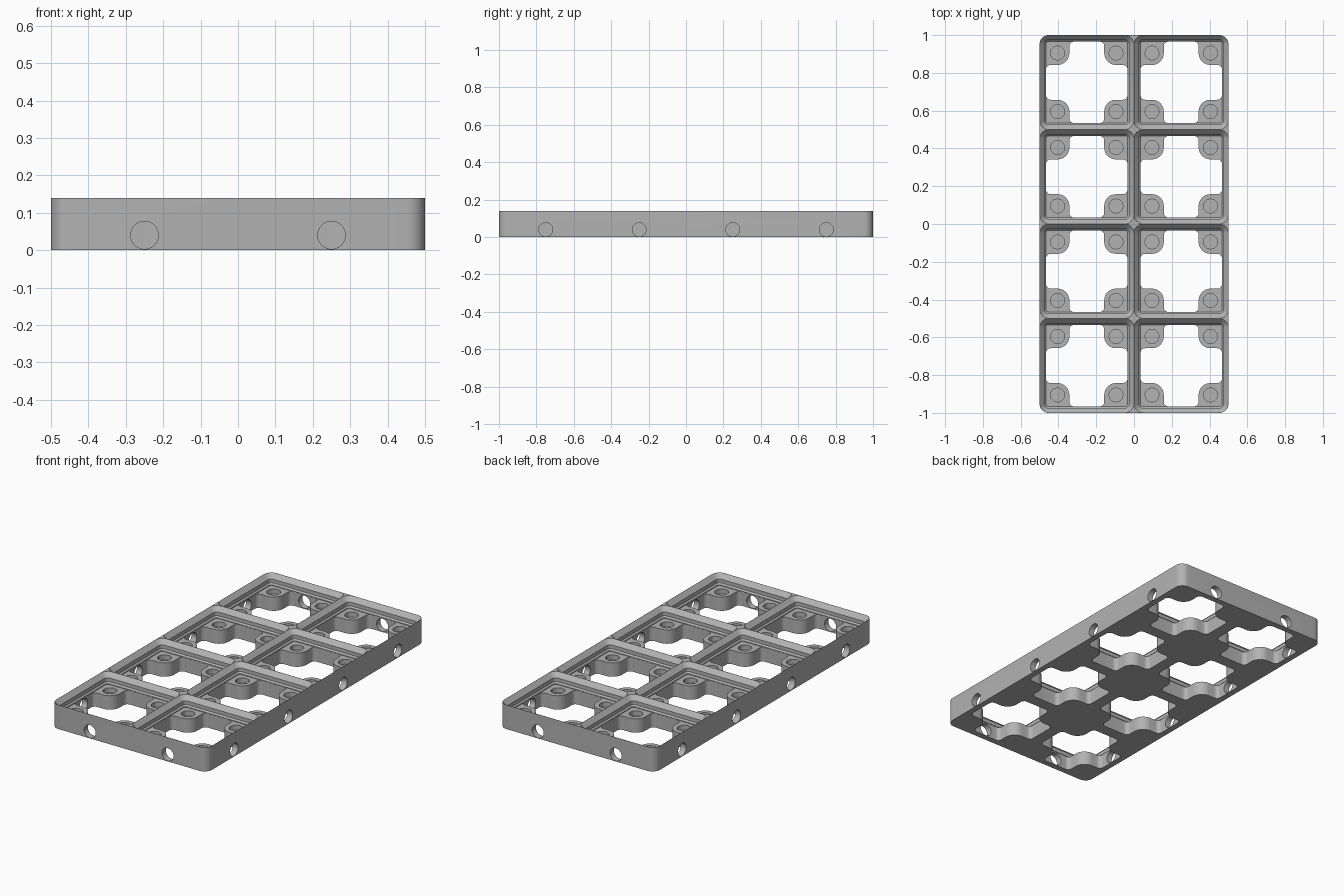
import bpy, bmesh, math
from mathutils import Vector

cube = bpy.data.objects.get("Cube")
if cube:
    bpy.data.objects.remove(cube, do_unlink=True)

PITCH, COLS, ROWS = 0.5, 2, 4
HEIGHT, FLOOR = 0.14, 0.0804         # rim top and corner pad top
CORNER = 0.0476                      # outer corner radius
OPEN = 0.216                         # half width of each opening
MAGNET, MAGNET_R = 0.1548, 0.0375    # magnet offset from cell centre, radius
PAD_R, FILLET = 0.0625, 0.0238

grey = bpy.data.materials.new("Plain Grey")
grey.use_nodes = True
colour = (0.45, 0.45, 0.45, 1)
grey.diffuse_color = colour
grey.node_tree.nodes["Principled BSDF"].inputs["Base Color"].default_value = colour


def arc(cx, cy, r, start, end, steps=8):
    """Points on an arc, angles in degrees."""
    angles = [math.radians(start + (end - start) * i / steps) for i in range(steps + 1)]
    return [(cx + r * math.cos(a), cy + r * math.sin(a)) for a in angles]


def four_turns(quarter):
    """Repeat a quarter outline around the centre."""
    pts = []
    for x, y in quarter:
        pts.append((x, y))
    for _ in range(3):
        quarter = [(-y, x) for x, y in quarter]
        pts += quarter
    return pts


def rounded_rect(hx, hy, r):
    corners = [(1, 1, 0), (-1, 1, 90), (-1, -1, 180), (1, -1, 270)]
    return [p for sx, sy, a in corners
            for p in arc(sx * (hx - r), sy * (hy - r), r, a, a + 90)]


def loft(bm, rings, place=lambda v: v):
    """Closed solid through rings of (outline, height)."""
    loops = [[bm.verts.new(place(Vector((x, y, z)))) for x, y in pts] for pts, z in rings]
    faces = [bm.faces.new(loops[0][::-1]), bm.faces.new(loops[-1])]
    for low, high in zip(loops, loops[1:]):
        n = len(low)
        for i in range(n):
            j = (i + 1) % n
            faces.append(bm.faces.new((low[i], low[j], high[j], high[i])))
    bmesh.ops.recalc_face_normals(bm, faces=faces)


def finish(name, bm):
    mesh = bpy.data.meshes.new(name)
    bm.to_mesh(mesh)
    bm.free()
    mesh.materials.append(grey)
    obj = bpy.data.objects.new(name, mesh)
    bpy.context.collection.objects.link(obj)
    return obj


cells = [Vector(((c - (COLS - 1) / 2) * PITCH, (r - (ROWS - 1) / 2) * PITCH, 0))
         for c in range(COLS) for r in range(ROWS)]

# Solid slab with rounded corners
bm = bmesh.new()
loft(bm, [(rounded_rect(COLS * PITCH / 2, ROWS * PITCH / 2, CORNER), z) for z in (0, HEIGHT)])
plate = finish("grid_baseplate", bm)

# Stepped pocket: short wall, chamfer, wall, chamfer up to a thin rim
pocket = bmesh.new()
steps = [(OPEN + 0.0003, FLOOR), (OPEN + 0.0003, 0.0845), (0.2244, 0.0928),
         (0.2244, 0.1142), (0.2494, HEIGHT), (0.2504 - 0.001, HEIGHT + 0.02)]
rings = [(rounded_rect(h, h, h - 0.2024), z) for h, z in steps]
for cell in cells:
    loft(pocket, rings, lambda v: v + cell)

# Cross-shaped opening that leaves a rounded pad in each corner
edge, side = MAGNET - PAD_R, OPEN - 0.0005
quarter = (arc(side - FILLET, edge - FILLET, FILLET, 0, 90)
           + arc(MAGNET, MAGNET, PAD_R, 270, 180, 12)
           + arc(edge - FILLET, side - FILLET, FILLET, 0, 90))
opening = bmesh.new()
for cell in cells:
    loft(opening, [(four_turns(quarter), -0.02), (four_turns(quarter), 0.083)],
         lambda v: v + cell)

# Blind magnet hole in every pad
magnets = bmesh.new()
circle = arc(0, 0, MAGNET_R, 0, 330, 11)
for cell in cells:
    for sx in (-1, 1):
        for sy in (-1, 1):
            offset = cell + Vector((sx * MAGNET, sy * MAGNET, 0))
            loft(magnets, [(circle, FLOOR - 0.0286), (circle, 0.1)], lambda v: v + offset)

# Round holes through the outer walls only
bores = bmesh.new()
ring = arc(0, 0, 0.037, 0, 348.75, 31)
bore = [(ring, -0.1), (ring, 0.1)]
for s in (-1, 1):
    for r in range(ROWS):
        y = (r - (ROWS - 1) / 2) * PITCH
        loft(bores, bore, lambda v: Vector((s * COLS * PITCH / 2 + v.z, y + v.x, FLOOR / 2 + v.y)))
    for c in range(COLS):
        x = (c - (COLS - 1) / 2) * PITCH
        loft(bores, bore, lambda v: Vector((x + v.x, s * ROWS * PITCH / 2 + v.z, FLOOR / 2 + v.y)))

# Cut everything out of the slab, then drop the cutters
cutters = [finish(name, b) for name, b in (("pocket_cutter", pocket), ("opening_cutter", opening),
                                           ("magnet_cutter", magnets), ("bore_cutter", bores))]
for cutter in cutters:
    cutter.hide_render = True
    mod = plate.modifiers.new(cutter.name, 'BOOLEAN')
    mod.operation, mod.solver, mod.object = 'DIFFERENCE', 'EXACT', cutter
bpy.context.view_layer.update()
result = bpy.data.meshes.new_from_object(plate.evaluated_get(bpy.context.evaluated_depsgraph_get()))
plate.modifiers.clear()
plate.data = result
plate.data.materials.clear()
plate.data.materials.append(grey)
for poly in plate.data.polygons:
    poly.material_index = 0
for cutter in cutters:
    bpy.data.objects.remove(cutter, do_unlink=True)

# Smooth rounded corners, sharp edges elsewhere
bpy.ops.object.select_all(action='DESELECT')
plate.select_set(True)
bpy.context.view_layer.objects.active = plate
bpy.ops.object.shade_smooth_by_angle(angle=math.radians(30))
